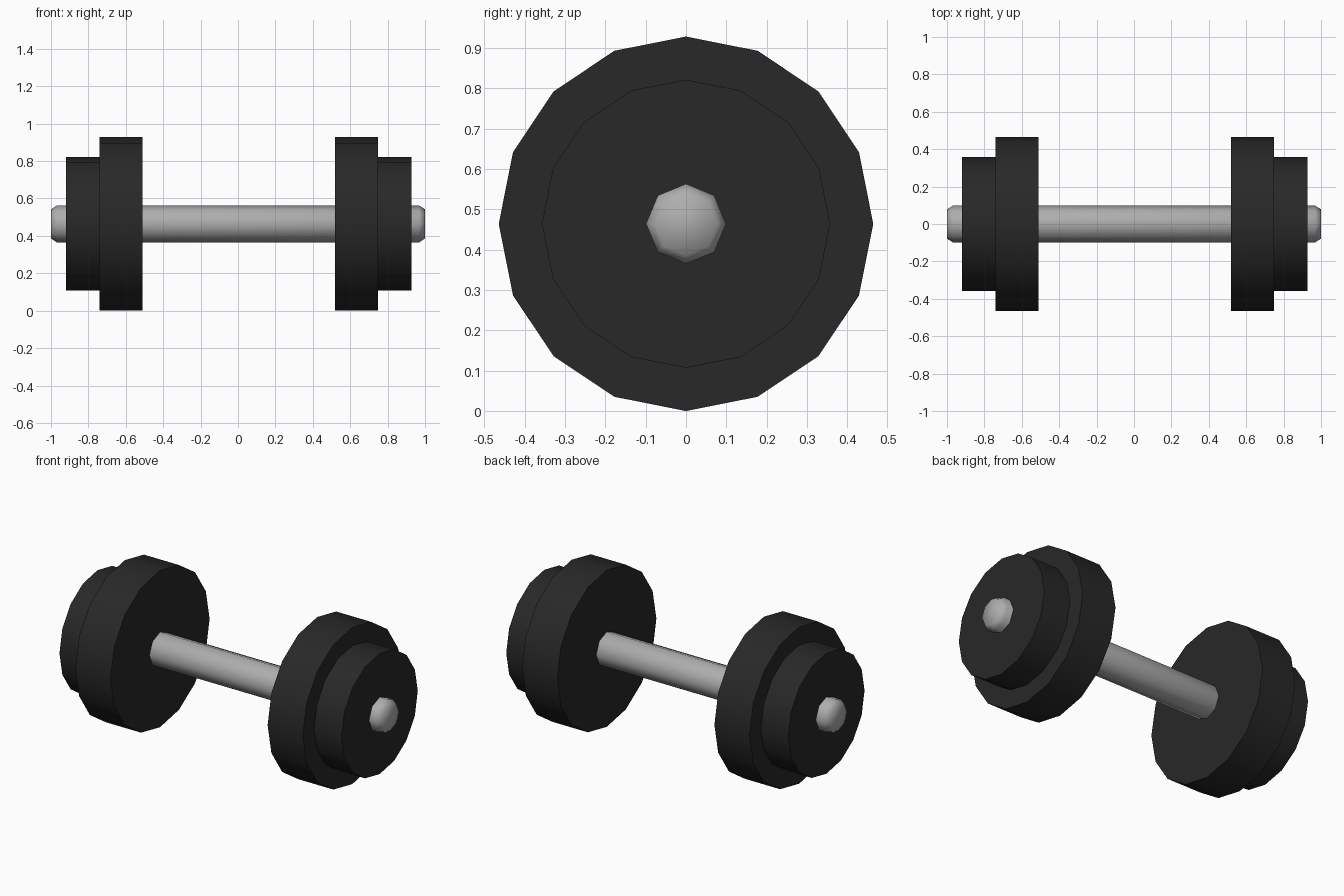
import bpy, bmesh, math

if "Cube" in bpy.data.objects:
    bpy.data.objects.remove(bpy.data.objects["Cube"])

CENTER_Z = 0.464


def material(name, rgb):
    m = bpy.data.materials.new(name)
    m.diffuse_color = (*rgb, 1.0)
    m.use_nodes = True
    m.node_tree.nodes["Principled BSDF"].inputs["Base Color"].default_value = m.diffuse_color
    return m


def lathe(name, profile, sides, mat, smooth_angle=None):
    """Capped solid of revolution along x from (x, radius) pairs."""
    bm = bmesh.new()
    rings = []
    for x, r in profile:
        rings.append([bm.verts.new((x,
                                    r * math.sin(2 * math.pi * i / sides),
                                    CENTER_Z + r * math.cos(2 * math.pi * i / sides)))
                      for i in range(sides)])
    for a, b in zip(rings, rings[1:]):
        for i in range(sides):
            j = (i + 1) % sides
            bm.faces.new((a[i], a[j], b[j], b[i]))
    bm.faces.new(rings[0])
    bm.faces.new(rings[-1])
    bmesh.ops.recalc_face_normals(bm, faces=bm.faces)
    mesh = bpy.data.meshes.new(name)
    bm.to_mesh(mesh)
    bm.free()
    mesh.materials.append(mat)
    obj = bpy.data.objects.new(name, mesh)
    bpy.context.collection.objects.link(obj)
    bpy.ops.object.select_all(action='DESELECT')
    obj.select_set(True)
    bpy.context.view_layer.objects.active = obj
    if smooth_angle is None:
        bpy.ops.object.shade_smooth()
    else:
        bpy.ops.object.shade_smooth_by_angle(angle=math.radians(smooth_angle))
    return obj


black = material("black_iron", (0.021, 0.021, 0.021))
steel = material("grey_steel", (0.42, 0.42, 0.42))

# Handle bar with chamfered, softly shaded ends
lathe("handle_bar", [(-1.0, 0.078), (-0.968, 0.099), (0.968, 0.099), (1.0, 0.078)], 8, steel)

# Weight plates, large inside and small outside, on both ends
for side, s in (("left", -1), ("right", 1)):
    off = 0.004
    lathe(f"large_plate_{side}", [(off + s * 0.515, 0.464), (off + s * 0.745, 0.464)], 16, black, 30)
    lathe(f"small_plate_{side}", [(off + s * 0.745, 0.357), (off + s * 0.924, 0.357)], 16, black, 30)
